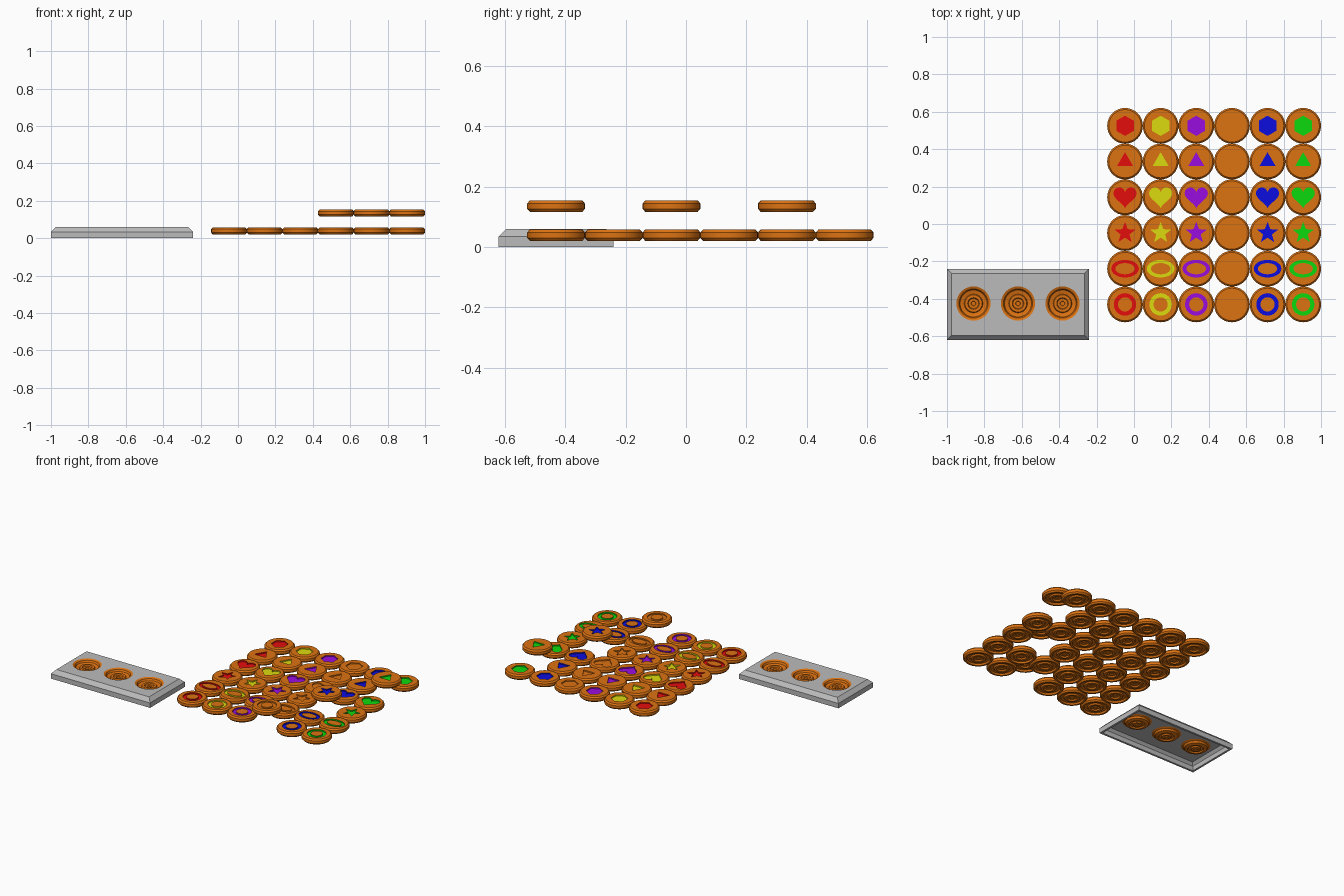
import bpy, bmesh, math
from math import sin, cos, pi

if "Cube" in bpy.data.objects:
    bpy.data.objects.remove(bpy.data.objects["Cube"])


def mat(name, rgb):
    m = bpy.data.materials.new(name)
    m.diffuse_color = (*rgb, 1)
    m.use_nodes = True
    m.node_tree.nodes["Principled BSDF"].inputs["Base Color"].default_value = m.diffuse_color
    return m


ORANGE = mat("orange", (0.72, 0.17, 0.006))
GREY = mat("grey", (0.50, 0.50, 0.50))
COLOURS = [mat("red", (0.78, 0.004, 0.004)), mat("yellow", (0.72, 0.70, 0.004)),
           mat("purple", (0.32, 0.004, 0.74)), ORANGE,
           mat("blue", (0.004, 0.004, 0.74)), mat("green", (0.004, 0.70, 0.004))]


# ---- helpers: closed loops of points, bridged or filled ----
def loop(bm, pts, z, at=(0, 0)):
    return [bm.verts.new((x + at[0], y + at[1], z)) for x, y in pts]


def bridge(bm, a, b, m=0):
    n = len(a)
    for i in range(n):
        j = (i + 1) % n
        bm.faces.new((a[i], a[j], b[j], b[i])).material_index = m


def fill(bm, loops, m=0):
    edges = []
    for l in loops:
        for i, v in enumerate(l):
            w = l[(i + 1) % len(l)]
            edges.append(bm.edges.get((v, w)) or bm.edges.new((v, w)))
    res = bmesh.ops.triangle_fill(bm, use_beauty=True, edges=edges, normal=(0, 0, 1))
    for f in res["geom"]:
        if isinstance(f, bmesh.types.BMFace):
            f.material_index = m


def ellipse(a, b, n=32):
    return [(a * cos(2 * pi * i / n), b * sin(2 * pi * i / n)) for i in range(n)]


def polar(radii):
    n = len(radii)
    return [(-r * sin(2 * pi * i / n), r * cos(2 * pi * i / n)) for i, r in enumerate(radii)]


def heart(n=32):
    k = 0.0039
    return [(-k * 16 * sin(t) ** 3,
             k * (13 * cos(t) - 5 * cos(2 * t) - 2 * cos(3 * t) - cos(4 * t)) + 0.006)
            for t in (2 * pi * i / n for i in range(n))]


def lathe(bm, profile, z0, at=(0, 0)):
    rings = [loop(bm, ellipse(r, r), z + z0, at) for r, z in profile]
    for a, b in zip(rings, rings[1:]):
        bridge(bm, a, b)
    return rings


def finish(bm, name, mats, loc=(0, 0, 0)):
    bmesh.ops.recalc_face_normals(bm, faces=bm.faces)
    for f in bm.faces:
        f.smooth = True
    me = bpy.data.meshes.new(name)
    bm.to_mesh(me)
    bm.free()
    for m in mats:
        me.materials.append(m)
    me.set_sharp_from_angle(angle=math.radians(25))
    ob = bpy.data.objects.new(name, me)
    ob.location = loc
    bpy.context.collection.objects.link(ob)
    return ob


# ---- tokens: bevelled discs, engraved symbol on top, ring grooves below ----
BODY = [(0.087, 0.0185), (0.0955, 0.009), (0.0955, -0.009), (0.087, -0.0185),
        (0.075, -0.0185), (0.070, -0.008), (0.051, -0.008), (0.046, -0.0165),
        (0.031, -0.0165), (0.027, -0.008), (0.013, -0.008), (0.011, -0.004)]
SHAPES = [("hexagon", polar([0.054] * 6), None),
          ("triangle", polar([0.05] * 3), None),
          ("heart", heart(), None),
          ("star", polar([0.06, 0.025] * 5), None),
          ("oval", ellipse(0.074, 0.047), ellipse(0.052, 0.030)),
          ("circle", ellipse(0.060, 0.060), ellipse(0.038, 0.038))]
TOP, FLOOR = 0.0185, 0.0105


def token(name, outer, inner, colour, loc):
    bm = bmesh.new()
    rings = lathe(bm, BODY, 0)
    fill(bm, [rings[-1]])
    hi, lo = loop(bm, outer, TOP), loop(bm, outer, FLOOR)
    fill(bm, [rings[0], hi])
    bridge(bm, hi, lo, 1)
    if inner:
        ihi, ilo = loop(bm, inner, TOP), loop(bm, inner, FLOOR)
        fill(bm, [ihi])
        bridge(bm, ihi, ilo, 1)
        fill(bm, [lo, ilo], 1)
    else:
        fill(bm, [lo], 1)
    finish(bm, name, [ORANGE, colour], loc)


RAISED = {(1, 5), (3, 4), (5, 3)}      # (row, column) of the lifted tokens
for r, (shape, outer, inner) in enumerate(SHAPES):
    for c, colour in enumerate(COLOURS):
        z = 0.135 if (r, c) in RAISED else 0.039
        token(f"{colour.name}_{shape}_token", outer, inner, colour,
              (-0.048 + 0.1905 * c, 0.525 - 0.191 * r, z))

# ---- tray: hollow chamfered slab, open below, with three round holes ----
CX, CY = -0.62, -0.43
HOLES = [(CX - 0.238, -0.425), (CX, -0.425), (CX + 0.238, -0.425)]


def rect(inset):
    a, b = 0.38 - inset, 0.19 - inset
    return [(CX - a, CY - b), (CX + a, CY - b), (CX + a, CY + b), (CX - a, CY + b)]


bm = bmesh.new()
shell = [loop(bm, rect(i), z) for i, z in
         [(0.03, 0.05), (0.014, 0.032), (0.014, 0), (0, 0), (0, 0.034), (0.025, 0.06)]]
for a, b in zip(shell, shell[1:]):
    bridge(bm, a, b)
top = [loop(bm, ellipse(0.0915, 0.0915), 0.06, h) for h in HOLES]
under = [loop(bm, ellipse(0.0915, 0.0915), 0.05, h) for h in HOLES]
fill(bm, [shell[-1]] + top)
fill(bm, [shell[0]] + under)
for a, b in zip(top, under):
    bridge(bm, a, b)
finish(bm, "tray", [GREY])

# ---- cups: stepped concave dishes set in the tray holes ----
CUP = [(0.0915, 0.060), (0.078, 0.054), (0.072, 0.042), (0.050, 0.036), (0.046, 0.044),
       (0.031, 0.044), (0.027, 0.036), (0.013, 0.036), (0.011, 0.032)]
for i, h in enumerate(HOLES):
    bm = bmesh.new()
    upper = lathe(bm, CUP, 0)
    lower = lathe(bm, CUP, -0.010)
    bridge(bm, upper[0], lower[0])
    fill(bm, [upper[-1]])
    fill(bm, [lower[-1]])
    for v in bm.verts:
        v.co.x += h[0]
        v.co.y += h[1]
    finish(bm, f"tray_cup_{i + 1}", [ORANGE])
